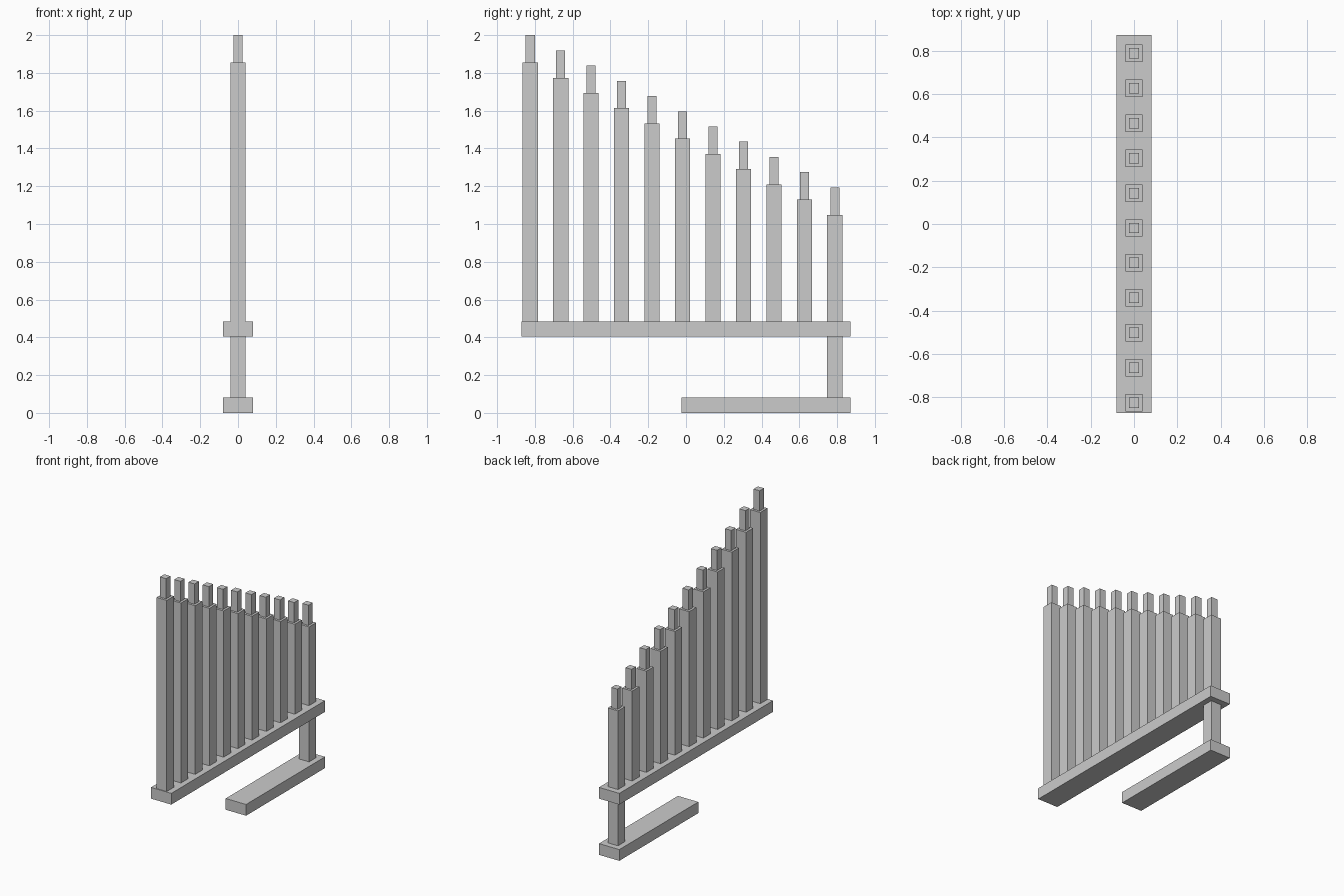
import bpy

if "Cube" in bpy.data.objects:
    bpy.data.objects.remove(bpy.data.objects["Cube"])

U = 2 / 24.8  # modelling unit: one pipe width


def box(name, x, y, z):
    """Axis-aligned box from (min, max) ranges."""
    bpy.ops.mesh.primitive_cube_add(size=1, location=[sum(r) / 2 for r in (x, y, z)])
    ob = bpy.context.object
    ob.name = name
    ob.scale = [r[1] - r[0] for r in (x, y, z)]
    bpy.ops.object.transform_apply(location=False, rotation=False, scale=True)
    return ob


def square_bar(name, y, width, z0, z1):
    h = width / 2
    return box(name, (-h, h), (y - h, y + h), (z0, z1))


END = 10.8 * U          # half length of the rail
LAST_Y = 0.788          # shortest pipe, above the post

# Foot, post and rail
box("foot", (-U, U), (-0.024, END), (0, U))
square_bar("post", LAST_Y, U, U, 5 * U)
box("rail", (-U, U), (-END, END), (5 * U, 6 * U))

# Row of eleven pipes stepping down, each with a narrow tip
for i in range(11):
    y = LAST_Y - (10 - i) * 2 * U
    shoulder = (23 - i) * U
    square_bar(f"pipe_{i + 1}", y, U, 6 * U, shoulder)
    square_bar(f"pipe_tip_{i + 1}", y, 0.6 * U, shoulder, shoulder + 1.8 * U)
